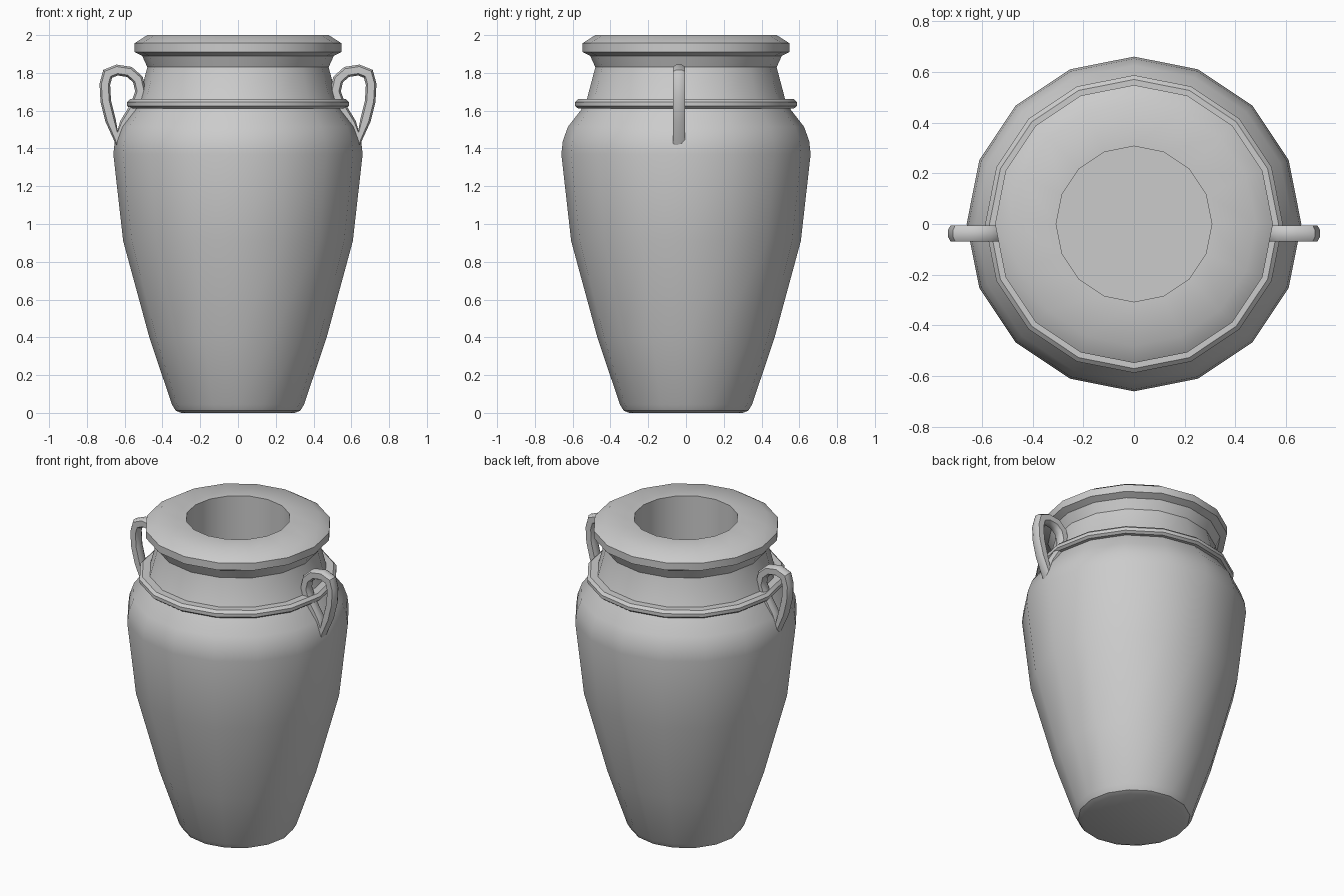
import bpy, bmesh, math
from mathutils import Vector

if "Cube" in bpy.data.objects:
    bpy.data.objects.remove(bpy.data.objects["Cube"])

SIDES = 16


def finish(name, bm, angle=35):
    bmesh.ops.recalc_face_normals(bm, faces=bm.faces)
    me = bpy.data.meshes.new(name)
    bm.to_mesh(me)
    bm.free()
    ob = bpy.data.objects.new(name, me)
    bpy.context.collection.objects.link(ob)
    bpy.ops.object.select_all(action='DESELECT')
    ob.select_set(True)
    bpy.context.view_layer.objects.active = ob
    bpy.ops.object.shade_smooth_by_angle(angle=math.radians(angle))
    return ob


def bridge(bm, a, b):
    n = len(a)
    for i in range(n):
        j = (i + 1) % n
        bm.faces.new((a[i], a[j], b[j], b[i]))


def lathe(name, profile, closed=False):
    bm = bmesh.new()
    rings = []
    for r, z in profile:
        rings.append([bm.verts.new((r * math.cos(math.tau * i / SIDES),
                                    r * math.sin(math.tau * i / SIDES), z))
                      for i in range(SIDES)])
    for a, b in zip(rings, rings[1:]):
        bridge(bm, a, b)
    if closed:
        bridge(bm, rings[-1], rings[0])
    else:
        bm.faces.new(rings[0])
        bm.faces.new(rings[-1])
    return finish(name, bm)


# Jar: base, belly, shoulder, neck, lip and straight inner well
lathe("jar_body", [
    (0.30, 0.0), (0.33, 0.012), (0.35, 0.045), (0.468, 0.395), (0.608, 0.91),
    (0.66, 1.37), (0.652, 1.44), (0.625, 1.515), (0.555, 1.605),
    (0.525, 1.66), (0.48, 1.83), (0.507, 1.89), (0.548, 1.91),
    (0.548, 1.957), (0.48, 2.0), (0.307, 2.0), (0.307, 1.2)])

# Raised band where the neck meets the shoulder
lathe("neck_band", [
    (0.53, 1.612), (0.572, 1.612), (0.587, 1.624), (0.587, 1.645),
    (0.57, 1.661), (0.515, 1.661)], closed=True)

# Teardrop loop handle: octagonal section swept round a closed path
path = [Vector(p) for p in (
    (0.640, 1.455), (0.675, 1.55), (0.700, 1.65), (0.705, 1.74),
    (0.690, 1.795), (0.640, 1.815), (0.575, 1.805), (0.530, 1.765),
    (0.515, 1.70), (0.545, 1.62), (0.600, 1.53))]
section = [(0.028, -0.014), (0.028, 0.014), (0.018, 0.032), (-0.018, 0.032),
           (-0.028, 0.014), (-0.028, -0.014), (-0.018, -0.032), (0.018, -0.032)]
bm = bmesh.new()
loops = []
for i, p in enumerate(path):
    d0 = (p - path[i - 1]).normalized()
    d1 = (path[(i + 1) % len(path)] - p).normalized()
    t = (d0 + d1).normalized()
    normal = Vector((t.y, -t.x))
    stretch = min(1 / max(t.dot(d1), 0.1), 1.5)
    loops.append([bm.verts.new((p.x + normal.x * u * stretch, -0.037 + v,
                                p.y + normal.y * u * stretch))
                  for u, v in section])
for i in range(len(loops)):
    bridge(bm, loops[i - 1], loops[i])
handle = finish("side_handles", bm)
handle.modifiers.new("mirror", 'MIRROR').use_mirror_merge = False
